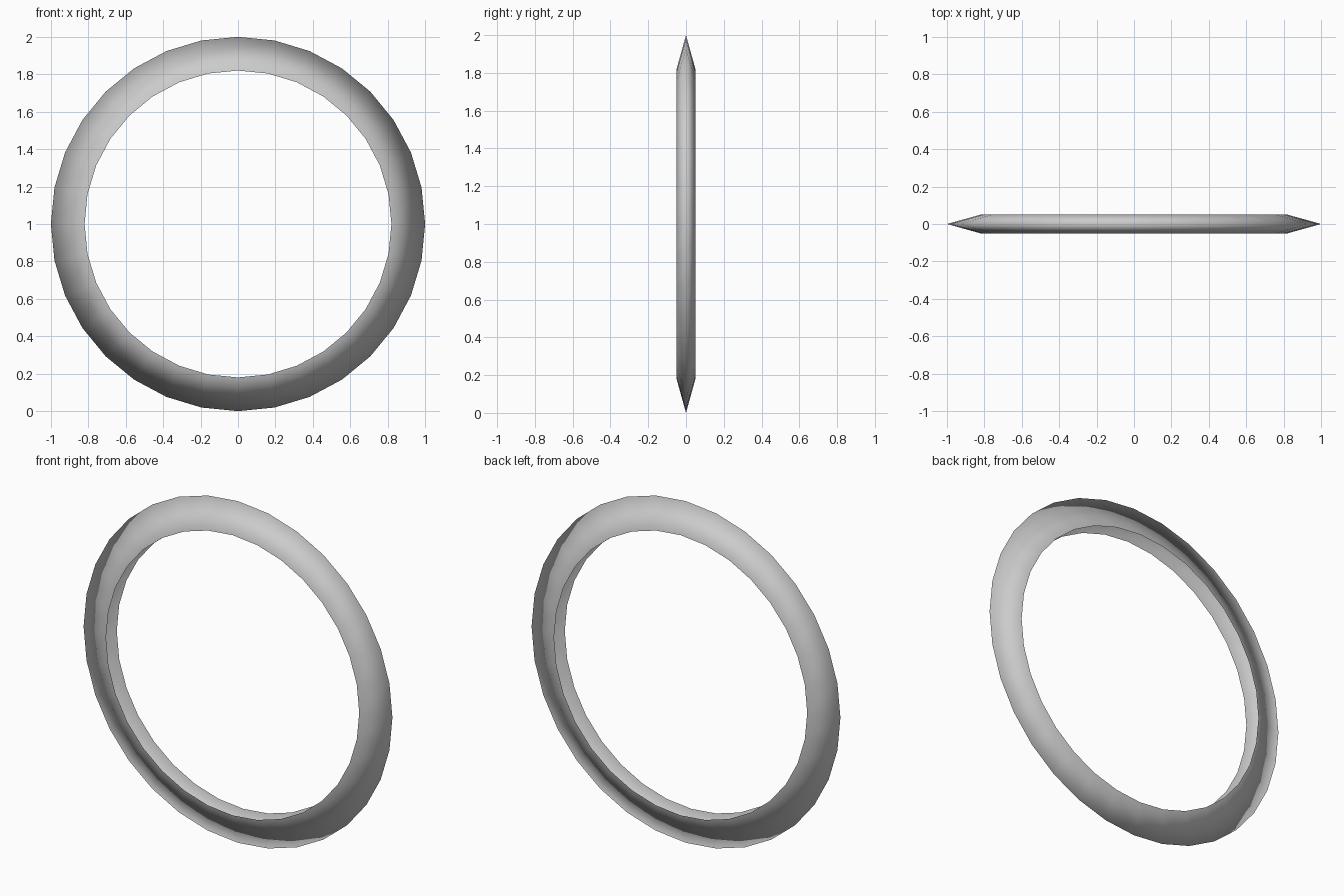
import bpy, bmesh
from math import sin, cos, tau

if "Cube" in bpy.data.objects:
    bpy.data.objects.remove(bpy.data.objects["Cube"])

SEGMENTS = 32
# Open V section (radius, y): sharp outer rim, hollow towards the centre
PROFILE = [(0.82, -0.05), (1.0, 0.0), (0.82, 0.05)]

# Ring: sweep the section round the y axis
bm = bmesh.new()
loops = []
for r, y in PROFILE:
    loops.append([bm.verts.new((r * cos(tau * i / SEGMENTS), y,
                                1 + r * sin(tau * i / SEGMENTS)))
                  for i in range(SEGMENTS)])
for a, b in zip(loops, loops[1:]):
    for i in range(SEGMENTS):
        j = (i + 1) % SEGMENTS
        face = bm.faces.new((a[i], b[i], b[j], a[j]))
        # Outer side of each bevel faces away from the ring's mid plane
        face.normal_update()
        if face.normal.y * face.calc_center_median().y < 0:
            face.normal_flip()
        face.smooth = True

mesh = bpy.data.meshes.new("ring")
bm.to_mesh(mesh)
bm.free()
ring = bpy.data.objects.new("ring", mesh)
bpy.context.collection.objects.link(ring)
